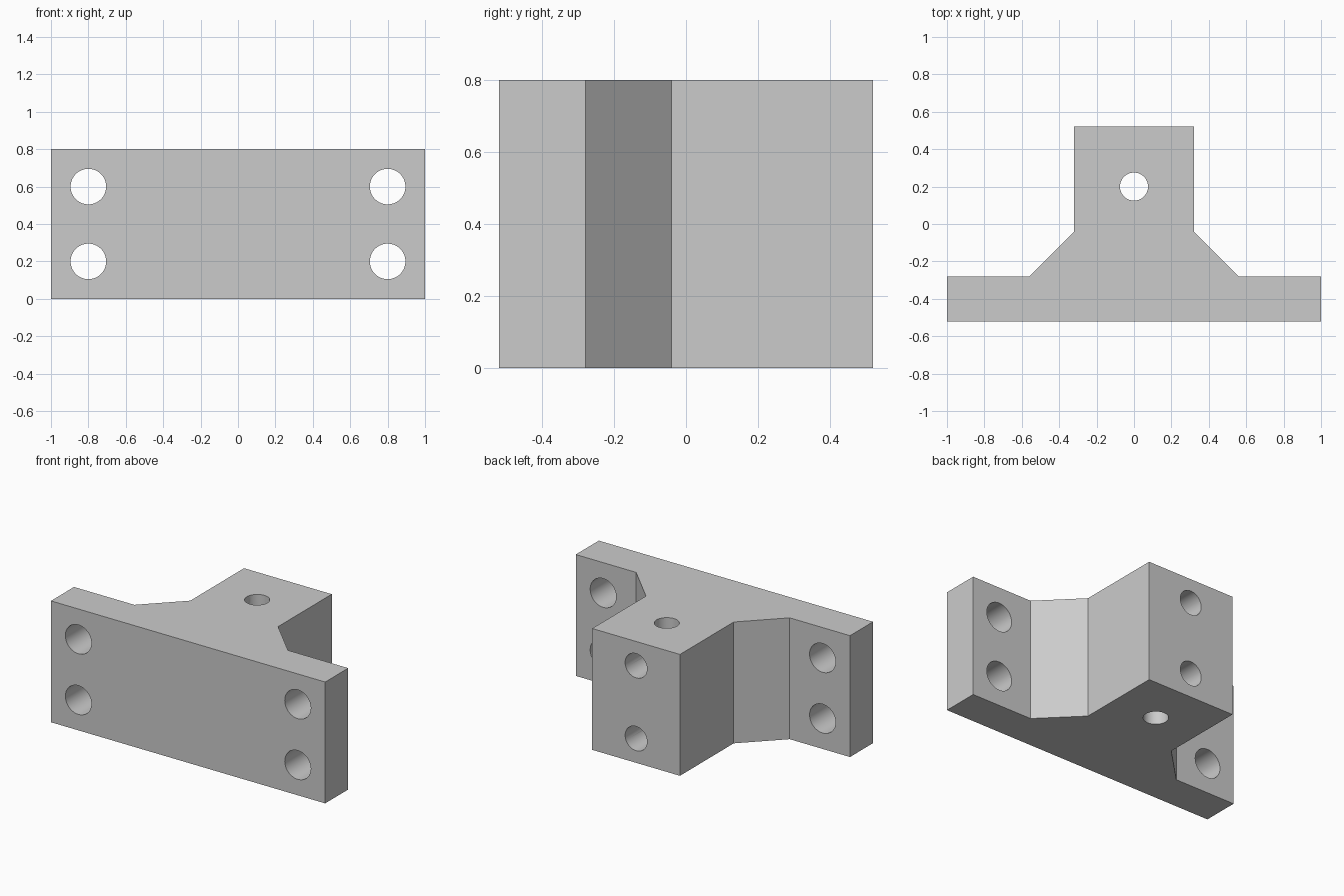
import bpy, bmesh, math

cube = bpy.data.objects.get("Cube")
if cube:
    bpy.data.objects.remove(cube, do_unlink=True)

HEIGHT = 0.8

grey = bpy.data.materials.new("plain_grey")
grey.use_nodes = True
colour = (0.6, 0.6, 0.6, 1)
grey.diffuse_color = colour
grey.node_tree.nodes["Principled BSDF"].inputs["Base Color"].default_value = colour

# Bracket body: mirrored half profile, extruded upward
half = [(1, -0.52), (1, -0.28), (0.56, -0.28), (0.32, -0.04), (0.32, 0.52)]
profile = half + [(-x, y) for x, y in reversed(half)]
bm = bmesh.new()
base = bm.faces.new([bm.verts.new((x, y, 0)) for x, y in profile])
result = bmesh.ops.extrude_face_region(bm, geom=[base])
top = [v for v in result["geom"] if isinstance(v, bmesh.types.BMVert)]
bmesh.ops.translate(bm, verts=top, vec=(0, 0, HEIGHT))
bmesh.ops.recalc_face_normals(bm, faces=bm.faces)
mesh = bpy.data.meshes.new("mounting_bracket")
bm.to_mesh(mesh)
bm.free()
mesh.materials.append(grey)
bracket = bpy.data.objects.new("mounting_bracket", mesh)
bpy.context.collection.objects.link(bracket)


def drill(name, centre, radius, depth, along_y=True):
    """Cut a round hole into the bracket."""
    bpy.ops.mesh.primitive_cylinder_add(
        vertices=64, radius=radius, depth=depth, location=centre,
        rotation=(math.pi / 2 if along_y else 0, 0, 0))
    cutter = bpy.context.object
    cutter.name = name
    cutter.hide_render = True
    cutter.data.materials.append(grey)
    bpy.context.view_layer.objects.active = bracket
    mod = bracket.modifiers.new(name, "BOOLEAN")
    mod.operation = "DIFFERENCE"
    mod.solver = "EXACT"
    mod.object = cutter
    bpy.ops.object.modifier_apply(modifier=name)
    bpy.data.objects.remove(cutter, do_unlink=True)


# Flange bolt holes
for x in (-0.8, 0.8):
    for z in (0.2, 0.6):
        drill("flange_hole", (x, -0.4, z), 0.095, 0.5)

# Vertical pin hole through the block
drill("pin_hole", (0, 0.2, HEIGHT / 2), 0.075, HEIGHT + 0.2, along_y=False)

# Screw holes from the back into the pin hole
for z in (0.16, 0.64):
    drill("back_screw_hole", (0, 0.4, z), 0.08, 0.4)

# Smooth hole walls, sharp edges
bpy.ops.object.select_all(action="DESELECT")
bracket.select_set(True)
bpy.context.view_layer.objects.active = bracket
bpy.ops.object.shade_smooth_by_angle(angle=math.radians(30))
